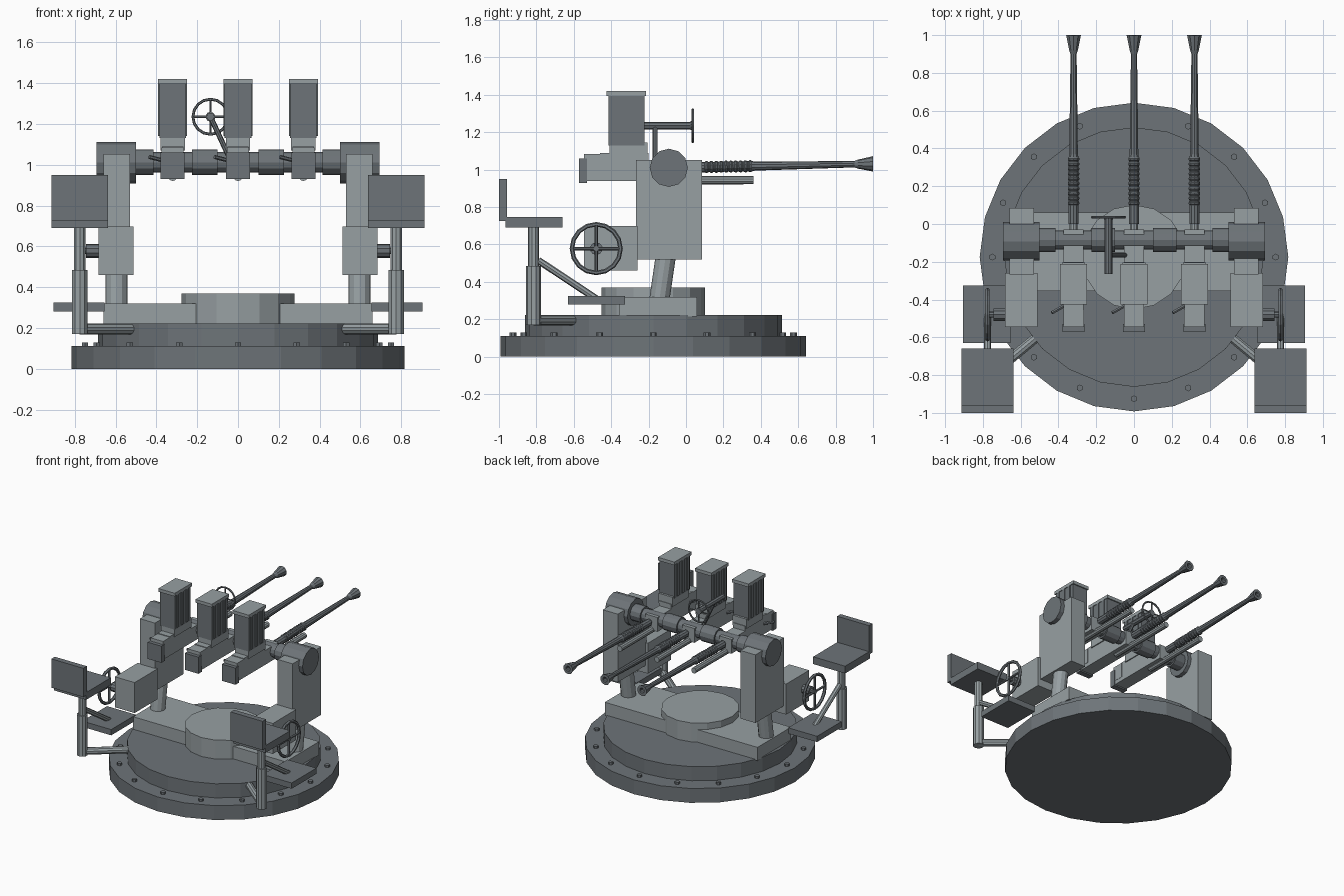
import bpy, bmesh, math
from mathutils import Vector

if "Cube" in bpy.data.objects:
    bpy.data.objects.remove(bpy.data.objects["Cube"])


def paint(name, rgb):
    m = bpy.data.materials.new(name)
    m.diffuse_color = (*rgb, 1)
    m.use_nodes = True
    m.node_tree.nodes["Principled BSDF"].inputs["Base Color"].default_value = m.diffuse_color
    return m


DARK = paint("dark_grey", (.155, .175, .19))
LIGHT = paint("light_grey", (.31, .35, .365))
LIGHT_PARTS = {"hub", "carriage_arm", "support_leg", "side_plate", "gearbox", "seat_post",
               "seat_arm", "footrest_strut", "receiver", "buffer_block", "receiver_cover",
               "magazine_seat", "magazine_cap", "gas_tube"}


def finish(name, bm):
    bmesh.ops.recalc_face_normals(bm, faces=bm.faces)
    me = bpy.data.meshes.new(name)
    bm.to_mesh(me)
    bm.free()
    me.materials.append(LIGHT if name in LIGHT_PARTS else DARK)
    ob = bpy.data.objects.new(name, me)
    bpy.context.collection.objects.link(ob)
    return ob


def box(name, x, y, z):
    """Box from three (min, max) ranges."""
    bm = bmesh.new()
    bmesh.ops.create_cube(bm, size=1)
    for v in bm.verts:
        v.co = [(a + b) / 2 + c * (b - a) for c, (a, b) in zip(v.co, (x, y, z))]
    return finish(name, bm)


def lathe(name, start, direction, profile, n=12):
    """Closed turned part: profile is a list of (distance, radius) along direction."""
    q = Vector(direction).normalized().to_track_quat('Z', 'Y')
    bm = bmesh.new()
    rings = []
    for d, r in profile:
        rings.append([bm.verts.new(Vector(start) + q @ Vector((
            r * math.sin(2 * math.pi * i / n), r * math.cos(2 * math.pi * i / n), d)))
            for i in range(n)])
    for a, b in zip(rings, rings[1:]):
        for i in range(n):
            j = (i + 1) % n
            bm.faces.new((a[i], a[j], b[j], b[i]))
    bm.faces.new(rings[0])
    bm.faces.new(rings[-1])
    return finish(name, bm)


def rod(name, a, b, r, n=10):
    d = Vector(b) - Vector(a)
    return lathe(name, a, d, [(0, r), (d.length, r)], n)


def wheel(name, c, axis, r, thick, spoke):
    """Rim with four spokes, facing along axis 'X' or 'Y'."""
    rot = (0, math.pi / 2, 0) if axis == 'X' else (math.pi / 2, 0, 0)
    bpy.ops.mesh.primitive_torus_add(location=c, rotation=rot, major_radius=r,
                                     minor_radius=thick, major_segments=16, minor_segments=6)
    bpy.context.object.name = name + "_rim"
    bpy.context.object.data.materials.append(DARK)
    c = Vector(c)
    side = Vector((0, r, 0)) if axis == 'X' else Vector((r, 0, 0))
    for d in (side, Vector((0, 0, r))):
        rod(name + "_spoke", c - d, c + d, spoke, 6)


# Round base, turntable and hub
CY = -0.175
lathe("base_ring", (0, CY, 0), (0, 0, 1), [(0, .817), (.112, .817)], 24)
lathe("turntable", (0, CY, .112), (0, 0, 1), [(0, .687), (.11, .687)], 24)
lathe("hub", (0, CY, .22), (0, 0, 1), [(0, .277), (.15, .277)], 16)
for i in range(16):
    a = math.tau * i / 16
    rod("base_bolt", (.75 * math.cos(a), CY + .75 * math.sin(a), .11),
        (.75 * math.cos(a), CY + .75 * math.sin(a), .13), .018, 6)

# Left and right sides
for s in (-1, 1):
    def sbox(name, x, y, z):
        return box(name, sorted((s * x[0], s * x[1])), y, z)

    # Carriage arm, leaning leg, side plate
    sbox("carriage_arm", (.1, .66), (-.355, .06), (.215, .32))
    rod("support_leg", (s * .595, -.143, .3), (s * .595, -.105, .56), .054, 12)
    sbox("side_plate", (.53, .66), (-.268, .085), (.52, 1.052))
    lathe("trunnion", (s * .5, -.092, 1.01), (s, 0, 0), [(0, .102), (.193, .102)], 12)

    # Gearbox with handwheel
    sbox("gearbox", (.512, .683), (-.545, -.26), (.46, .698))
    rod("handwheel_shaft", (s * .67, -.48, .578), (s * .745, -.48, .578), .034)
    rod("handwheel_hub", (s * .74, -.48, .578), (s * .785, -.48, .578), .016, 8)
    wheel("handwheel", (s * .775, -.48, .578), 'X', .13, .012, .009)

    # Footrest, seat and its supports
    sbox("footrest", (.655, .905), (-.63, -.325), (.28, .325))
    sbox("seat", (.637, .913), (-.965, -.66), (.69, .747))
    sbox("seat_back", (.637, .913), (-1, -.957), (.725, .95))
    lathe("seat_post", (s * .775, -.815, .17), (0, 0, 1),
          [(0, .04), (.315, .04), (.315, .03), (.53, .03)], 10)
    rod("seat_arm", (s * .775, -.815, .195), (s * .3, -.42, .195), .027)
    rod("footrest_strut", (s * .775, -.79, .515), (s * .775, -.48, .31), .019, 8)

# Cross shaft with thicker collars between the guns
prof = []
for a, b in ((-.5, -.415), (-.225, -.1), (.1, .225), (.415, .5)):
    prof += [(a + .5, .05), (a + .5, .063), (b + .5, .063), (b + .5, .05)]
lathe("cross_shaft", (-.5, -.085, 1.012), (1, 0, 0), prof, 12)

# Three guns
for gx in (-.32, 0, .32):
    def gbox(name, w, y, z):
        return box(name, (gx - w, gx + w), y, z)

    # Receiver with rear buffer and magazine seat
    gbox("receiver", .052, (-.57, -.03), (.94, 1.052))
    gbox("receiver_rear", .059, (-.573, -.53), (.93, 1.06))
    gbox("buffer_block", .054, (-.545, -.455), (.97, 1.085))
    gbox("receiver_cover", .052, (-.46, -.2), (1.04, 1.09))
    gbox("magazine_seat", .06, (-.41, -.205), (1.07, 1.145))

    # Box magazine with side ribs and cap
    gbox("magazine", .065, (-.415, -.222), (1.13, 1.4))
    gbox("magazine_cap", .071, (-.425, -.213), (1.395, 1.42))
    for ry in (-.385, -.325, -.265):
        gbox("magazine_rib", .071, (ry - .012, ry + .012), (1.14, 1.395))

    # Barrel, recoil spring and flared muzzle
    barrel = [(0, .028), (.1, .028)]
    for i in range(10):
        d = .1 + i * .026
        barrel += [(d, .027), (d + .006, .032), (d + .014, .032), (d + .02, .027)]
    barrel += [(.37, .024), (.6, .021), (.9, .017), (.92, .024), (1.0, .041),
               (1.0, .02), (.96, .012)]
    lathe("barrel", (gx, 0, 1.012), (0, 1, .019), barrel, 10)
    lathe("gas_tube", (gx, -.2, .942), (0, 1, .004), [(0, .022), (.562, .022)], 10)
    rod("cocking_handle", (gx - .115, -.47, 1.038), (gx - .045, -.43, 1.02), .01, 6)

# Aiming sight
SX, SZ = -.135, 1.235
rod("sight_bracket", (-.04, -.165, 1.03), (SX, -.165, SZ), .013, 8)
rod("sight_tube", (SX, -.265, SZ), (SX, .03, SZ), .02, 8)
rod("sight_center", (SX, .025, SZ), (SX, .043, SZ), .024, 10)
wheel("sight_ring", (SX, .036, SZ), 'Y', .086, .007, .005)
